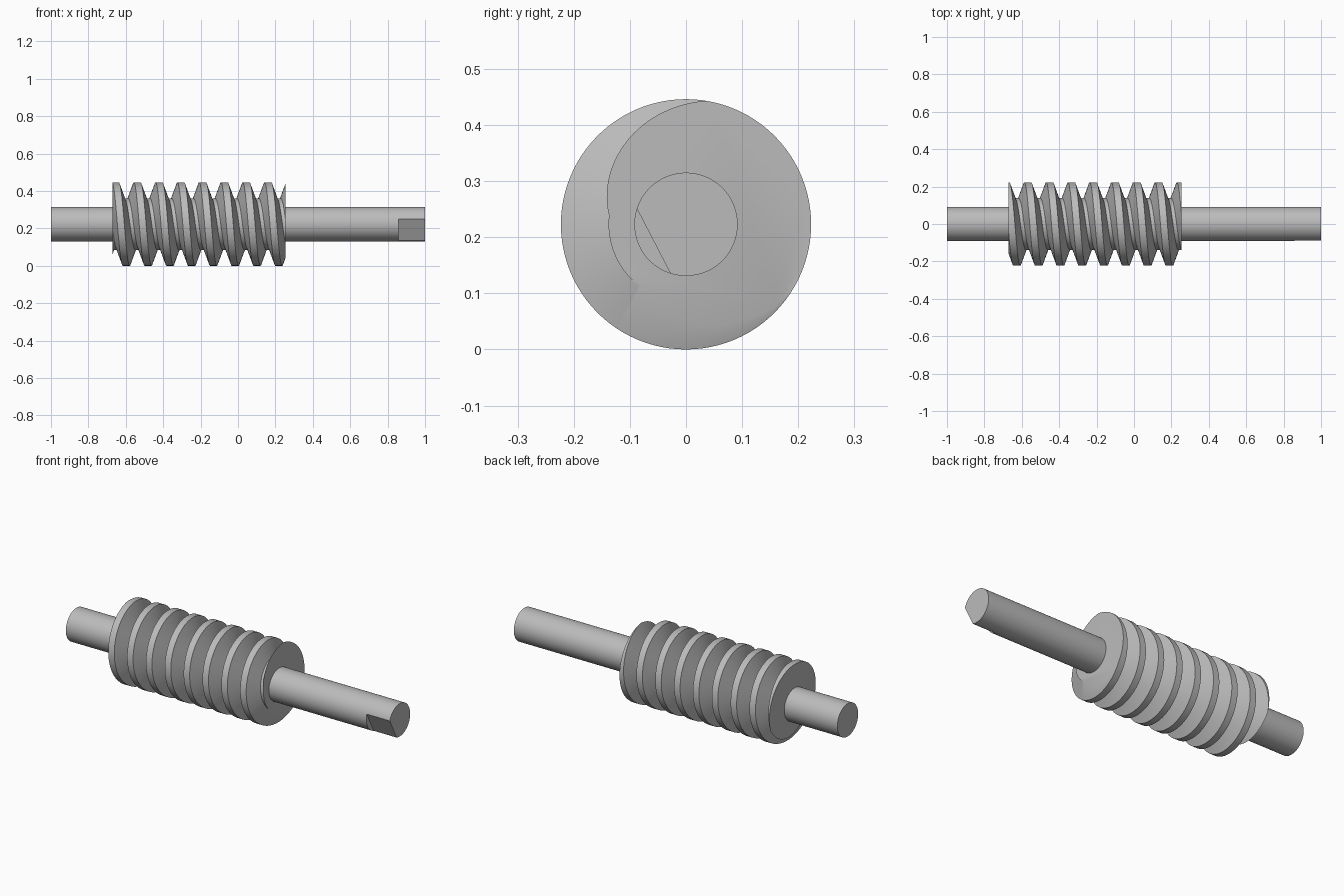
import bpy, bmesh, math
from mathutils import Matrix, Vector

cube = bpy.data.objects.get("Cube")
if cube:
    bpy.data.objects.remove(cube)

AXIS_Z = 0.223
OUTER, ROOT, SHAFT = 0.223, 0.138, 0.092
LEFT, RIGHT = -0.672, 0.255          # ends of the thread
PITCH, CREST_X = 0.1165, 0.16        # a crest centre on the top line
STEPS = 96                           # segments per turn

steel = bpy.data.materials.new("grey steel")
steel.use_nodes = True
steel.diffuse_color = (0.5, 0.5, 0.5, 1)
steel.node_tree.nodes["Principled BSDF"].inputs["Base Color"].default_value = (0.5, 0.5, 0.5, 1)


def make_object(name, bm):
    bmesh.ops.recalc_face_normals(bm, faces=bm.faces)
    mesh = bpy.data.meshes.new(name)
    bm.to_mesh(mesh)
    bm.free()
    mesh.materials.append(steel)
    obj = bpy.data.objects.new(name, mesh)
    bpy.context.collection.objects.link(obj)
    return obj


def smooth(obj):
    bpy.ops.object.select_all(action='DESELECT')
    obj.select_set(True)
    bpy.context.view_layer.objects.active = obj
    bpy.ops.object.shade_smooth_by_angle(angle=math.radians(30))


# Worm thread: a trapezoid profile swept along a helix, then cut square at both ends
profile = [(-0.0185, OUTER), (0.0185, OUTER), (0.0485, ROOT), (PITCH - 0.0485, ROOT)]
bm = bmesh.new()
rows = []
for k in range(-10 * STEPS, 4 * STEPS):
    turn = k / STEPS
    a = 2 * math.pi * turn
    x0 = CREST_X + PITCH * (turn - 0.25)
    rows.append([bm.verts.new((x0 + dx, r * math.cos(a), AXIS_Z + r * math.sin(a)))
                 for dx, r in profile])
for k in range(len(rows) - STEPS - 1):
    strip = [rows[k] + [rows[k + STEPS][0]], rows[k + 1] + [rows[k + STEPS + 1][0]]]
    for j in range(4):
        bm.faces.new((strip[0][j], strip[0][j + 1], strip[1][j + 1], strip[1][j]))
for x, side in ((LEFT, -1), (RIGHT, 1)):
    bmesh.ops.bisect_plane(bm, geom=bm.verts[:] + bm.edges[:] + bm.faces[:], dist=1e-6,
                           plane_co=(x, 0, 0), plane_no=(side, 0, 0), clear_outer=True)
bmesh.ops.delete(bm, geom=[v for v in bm.verts if not v.link_faces], context='VERTS')
bmesh.ops.holes_fill(bm, edges=[e for e in bm.edges if e.is_boundary], sides=0)
smooth(make_object("worm_thread", bm))

# Shaft: a plain round bar through the thread
bm = bmesh.new()
bmesh.ops.create_cone(bm, cap_ends=True, segments=96, radius1=SHAFT, radius2=SHAFT, depth=2,
                      matrix=Matrix.Translation((0, 0, AXIS_Z)) @ Matrix.Rotation(math.pi / 2, 4, 'Y'))
shaft = make_object("shaft", bm)

# Drive flat: a tilted block cuts one side of the shaft end
normal = Vector((0, -0.888, -0.46)).normalized()
tilt = math.atan2(normal.z, normal.y)
bm = bmesh.new()
bmesh.ops.create_cube(bm, size=0.3, matrix=Matrix.Translation(
    Vector((0.858 + 0.15, 0, AXIS_Z)) + normal * (0.065 + 0.15)) @ Matrix.Rotation(tilt, 4, 'X'))
cutter = make_object("flat_cutter", bm)
cutter.hide_render = True
cutter.hide_viewport = True
cut = shaft.modifiers.new("drive flat", 'BOOLEAN')
cut.operation = 'DIFFERENCE'
cut.solver = 'EXACT'
cut.object = cutter
bpy.context.view_layer.objects.active = shaft
bpy.ops.object.modifier_apply(modifier=cut.name)
bpy.data.objects.remove(cutter)
smooth(shaft)
